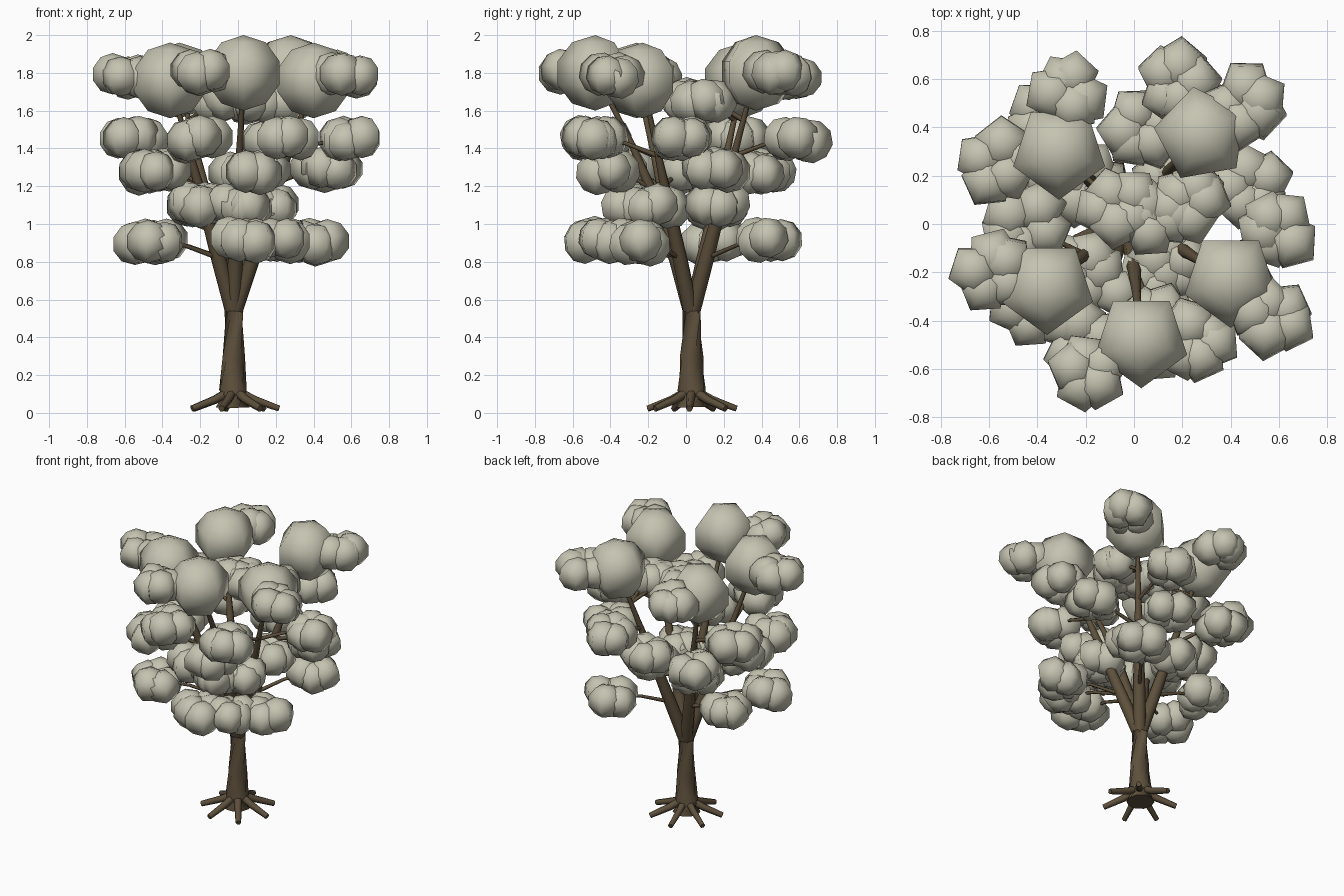
import bpy, bmesh, math, random
from mathutils import Vector, Matrix

if "Cube" in bpy.data.objects:
    bpy.data.objects.remove(bpy.data.objects["Cube"])

random.seed(4)


def material(name, rgb):
    m = bpy.data.materials.new(name)
    m.diffuse_color = (*rgb, 1)
    m.use_nodes = True
    m.node_tree.nodes["Principled BSDF"].inputs["Base Color"].default_value = m.diffuse_color
    return m


bark = material("bark", (0.11, 0.08, 0.045))
leaf = material("leaf", (0.56, 0.55, 0.44))


def finish(bm, name, mat, angle=80):
    me = bpy.data.meshes.new(name)
    bm.to_mesh(me)
    bm.free()
    ob = bpy.data.objects.new(name, me)
    bpy.context.collection.objects.link(ob)
    me.materials.append(mat)
    bpy.ops.object.select_all(action='DESELECT')
    ob.select_set(True)
    bpy.context.view_layer.objects.active = ob
    bpy.ops.object.shade_smooth_by_angle(angle=math.radians(angle))
    return ob


def tube(bm, pts, radii, sides):
    """Tapered capped tube through a list of points."""
    pts = [Vector(p) for p in pts]
    rings = []
    for i, (p, r) in enumerate(zip(pts, radii)):
        d = pts[min(i + 1, len(pts) - 1)] - pts[max(i - 1, 0)]
        q = d.to_track_quat('Z', 'Y')
        rings.append([bm.verts.new(p + q @ Vector((r * math.cos(a), r * math.sin(a), 0)))
                      for a in (2 * math.pi * k / sides for k in range(sides))])
    for a, b in zip(rings, rings[1:]):
        for k in range(sides):
            j = (k + 1) % sides
            bm.faces.new((a[k], a[j], b[j], b[k]))
    bm.faces.new(rings[0][::-1])
    bm.faces.new(rings[-1])


def blob(bm, c, r, turn, tilt=0.0, wide=1.05):
    """Low-poly five-sided leaf ball."""
    m = (Matrix.Translation(c) @ Matrix.Rotation(tilt, 4, 'X')
         @ Matrix.Rotation(turn, 4, 'Z') @ Matrix.Diagonal((wide, wide, 1, 1)))
    bmesh.ops.create_uvsphere(bm, u_segments=5, v_segments=5, radius=r, matrix=m)


CX, CY = -0.022, 0.03

# trunk
bm = bmesh.new()
tube(bm, [(CX - .005, CY + .003, .03), (CX - .005, CY, .12), (CX, CY, .3), (CX, CY, .54)],
     [.09, .075, .062, .05], 10)
finish(bm, "trunk", bark)

# roots
bm = bmesh.new()
for k in range(7):
    a = 2 * math.pi * k / 7 - .05
    c, s = math.cos(a), math.sin(a)
    tube(bm, [(CX + c * .04, CY + s * .04, .105), (CX + c * .11, CY + s * .11, .07),
              (CX + c * .24, CY + s * .24, .023)], [.026, .023, .018], 6)
finish(bm, "roots", bark)

# main branches, each ending in a large crown ball
crowns = [(.03, -.48, 1.80), (.40, -.23, 1.76), (.28, .37, 1.80),
          (-.31, .30, 1.76), (-.36, -.26, 1.76)]
base = Vector((CX, CY, .52))
paths = []
for i, c in enumerate(crowns):
    end = Vector(c)
    path = []
    for t in (0, .22, .45, .7, 1):
        p = base.lerp(end, t)
        out = (end - base) * (-.4 * t * (1 - t))
        path.append(p + (Vector((out.x, out.y, 0)) if i == 0 else Vector()))
    paths.append(path)
    bm = bmesh.new()
    tube(bm, path, [.042, .04, .032, .018, .01], 8)
    finish(bm, f"main_branch_{i + 1}", bark)
    bm = bmesh.new()
    blob(bm, end, .2, math.radians(10 if i == 2 else 180))
    finish(bm, f"crown_ball_{i + 1}", leaf)


def on_path(path, z):
    for a, b in zip(path, path[1:]):
        if z <= b.z:
            return a.lerp(b, max(0, (z - a.z) / (b.z - a.z)))
    return path[-1].copy()


# leaf clusters: height -> plan positions
layers = {
    1.79: [(.58, -.38), (-.19, -.61), (.47, .50), (-.27, .55), (-.59, -.19)],
    1.64: [(-.06, .06), (.09, .03), (.22, .08)],
    1.45: [(.59, -.02), (-.56, .25), (.18, .60), (.27, -.49), (-.22, -.47)],
    1.28: [(.48, .15), (.10, -.41), (-.44, -.32), (-.45, .0), (.03, .38), (-.36, .43)],
    1.10: [(-.22, -.2), (.02, -.28), (-.20, .16), (.14, .17), (.16, -.15)],
    0.91: [(-.46, -.24), (.04, -.48), (.22, -.4), (.40, -.25), (.29, .43), (-.43, .17)],
}
n = 0
twigs = bmesh.new()
for z, spots in layers.items():
    for x, y in spots:
        n += 1
        c = Vector((x, y, z + random.uniform(-.01, .015)))
        # twig from the closest main branch
        start = min((on_path(p, z - .09) for p in paths), key=lambda p: (p - c).length)
        mid = start.lerp(c, .5) + Vector((0, 0, .02))
        tube(twigs, [start, mid, c], [.014, .011, .008], 5)
        # balls gathered around the twig tip
        bm = bmesh.new()
        a0 = random.uniform(0, 6.28)
        for k in range(5):
            a = a0 + k * 2 * math.pi / 5 + random.uniform(-.35, .35)
            d = random.uniform(.05, .09)
            off = Vector((d * math.cos(a), d * math.sin(a), random.uniform(-.015, .015)))
            blob(bm, c + off, random.uniform(.105, .118), random.uniform(0, 6.28),
                 random.uniform(-.2, .2))
        finish(bm, f"leaf_cluster_{n}", leaf)
finish(twigs, "twigs", bark)
